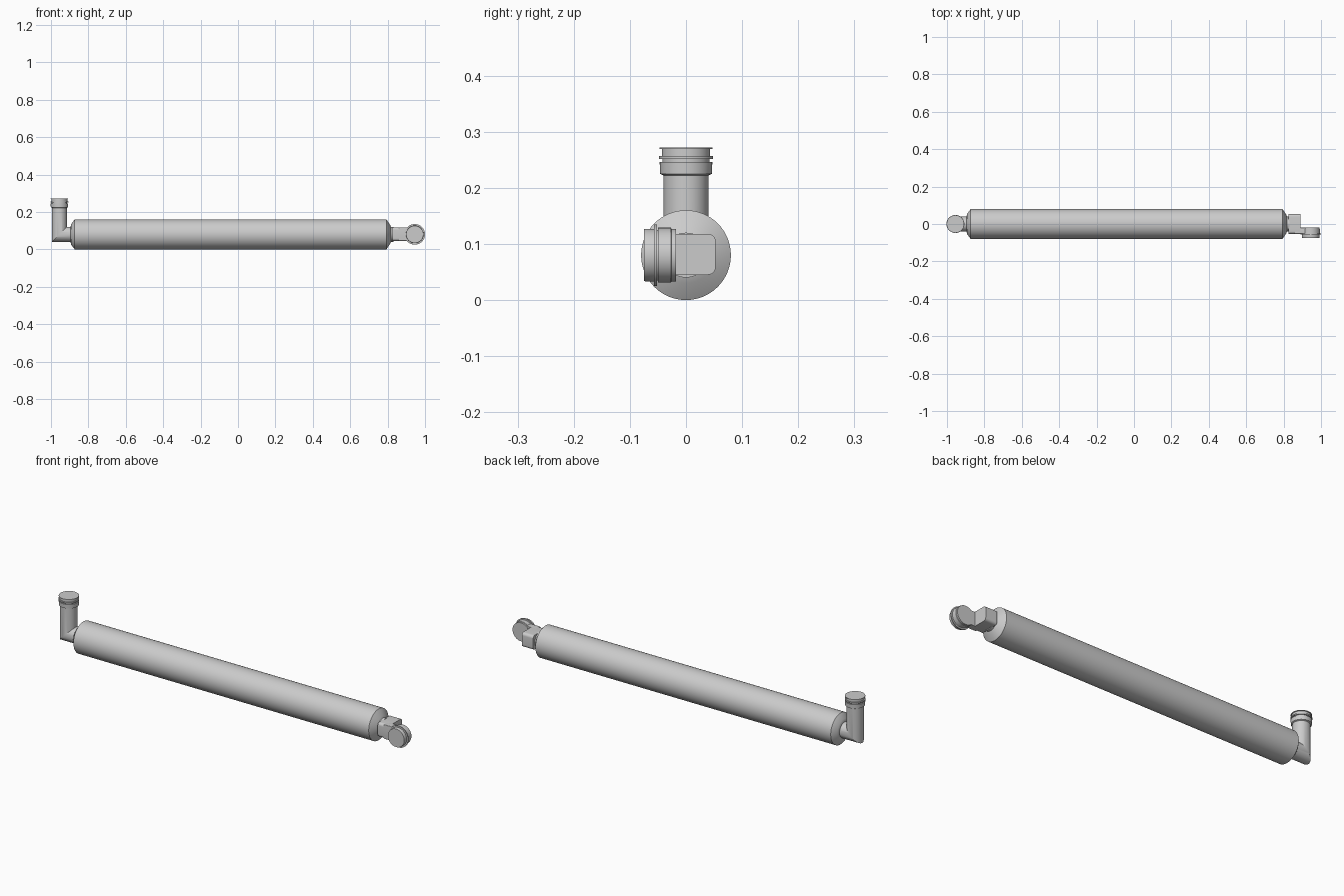
import bpy, bmesh
from math import pi, sin, cos, radians

if "Cube" in bpy.data.objects:
    bpy.data.objects.remove(bpy.data.objects["Cube"])

SEG = 64
ZC = 0.08          # height of the main axis


def finish(name, bm):
    bmesh.ops.recalc_face_normals(bm, faces=bm.faces)
    me = bpy.data.meshes.new(name)
    bm.to_mesh(me)
    bm.free()
    me.polygons.foreach_set("use_smooth", [True] * len(me.polygons))
    me.set_sharp_from_angle(angle=radians(25))
    ob = bpy.data.objects.new(name, me)
    bpy.context.collection.objects.link(ob)
    return ob


def skin(name, rings):
    """Closed tube through a list of rings of points."""
    bm = bmesh.new()
    rows = [[bm.verts.new(p) for p in ring] for ring in rings]
    for a, b in zip(rows, rows[1:]):
        n = len(a)
        for i in range(n):
            j = (i + 1) % n
            bm.faces.new((a[i], a[j], b[j], b[i]))
    bm.faces.new(rows[0])
    bm.faces.new(rows[-1])
    return finish(name, bm)


ANG = [2 * pi * i / SEG for i in range(SEG)]


def lathe(name, profile, axis, centre):
    """Revolve (position, radius) pairs about a line along x, y or z."""
    cx, cy, cz = centre
    place = {
        "x": lambda t, u, v: (t, cy + u, cz + v),
        "y": lambda t, u, v: (cx + u, t, cz + v),
        "z": lambda t, u, v: (cx + u, cy + v, t),
    }[axis]
    return skin(name, [[place(t, r * cos(a), r * sin(a)) for a in ANG]
                       for t, r in profile])


def rounded_block(name, x0, x1, y0, y1, z0, z1, r, steps=6):
    """Bar along x with a rounded rectangular section."""
    sec = []
    for k, (y, z) in enumerate([(y1 - r, z1 - r), (y0 + r, z1 - r),
                                (y0 + r, z0 + r), (y1 - r, z0 + r)]):
        for i in range(steps + 1):
            a = (k + i / steps) * pi / 2
            sec.append((y + r * cos(a), z + r * sin(a)))
    return skin(name, [[(x, y, z) for y, z in sec] for x in (x0, x1)])


# Main cylinder with tapered ends and the right-hand neck
lathe("main_tube", [(-0.895, 0.042), (-0.892, 0.055), (-0.873, 0.08), (0.794, 0.08),
                    (0.814, 0.05), (0.818, 0.04), (0.832, 0.04)], "x", (0, 0, ZC))

# Mitred elbow pipe on the left
XE, R = -0.955, 0.04
skin("elbow_pipe", [
    [(-0.88, R * cos(a), ZC + R * sin(a)) for a in ANG],
    [(XE + R * sin(a), R * cos(a), ZC + R * sin(a)) for a in ANG],
    [(XE + R * sin(a), R * cos(a), 0.24) for a in ANG]])

# Grooved fitting on top of the elbow
lathe("upper_fitting", [(0.222, 0.04), (0.225, 0.046), (0.246, 0.047), (0.246, 0.042),
                        (0.251, 0.042), (0.251, 0.048), (0.257, 0.048), (0.257, 0.043),
                        (0.269, 0.043), (0.269, 0.047), (0.272, 0.047)],
      "z", (XE, 0, 0))

# Block at the right end and the web that carries the side fitting
rounded_block("end_block", 0.826, 0.89, -0.053, 0.053, 0.045, 0.118, 0.014)
rounded_block("fitting_web", 0.86, 0.93, -0.053, -0.02, 0.045, 0.118, 0.003)

# Grooved fitting facing the front
lathe("side_fitting", [(-0.018, 0.047), (-0.026, 0.047), (-0.027, 0.049), (-0.050, 0.049),
                       (-0.050, 0.045), (-0.052, 0.045), (-0.052, 0.055), (-0.057, 0.055),
                       (-0.057, 0.047), (-0.072, 0.047), (-0.075, 0.046)],
      "y", (0.945, 0, ZC))
